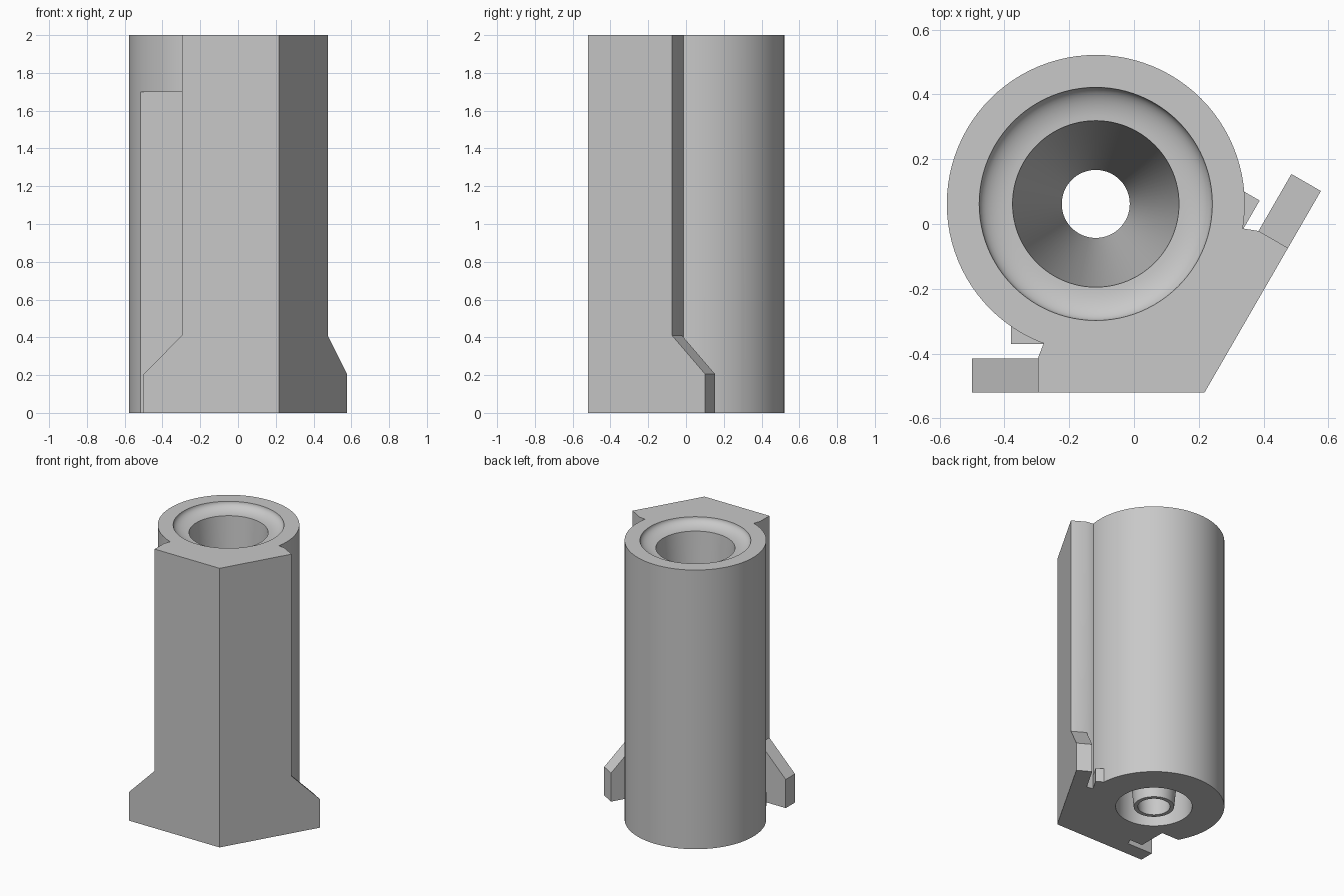
import bpy, bmesh, math
from mathutils import Matrix, Vector

if "Cube" in bpy.data.objects:
    bpy.data.objects.remove(bpy.data.objects["Cube"], do_unlink=True)

AXIS = Vector((-0.118, 0.062, 0))        # tube axis
R, TOP, SEGS = 0.46, 2.0, 96
# Reflection across the plane through the axis and the front corner
d = Vector((-0.5, math.sqrt(3) / 2, 0))
REFLECT = Matrix(((2*d.x*d.x - 1, 2*d.x*d.y, 0, 0),
                  (2*d.x*d.y, 2*d.y*d.y - 1, 0, 0),
                  (0, 0, 1, 0), (0, 0, 0, 1)))
MIRROR = Matrix.Translation(AXIS) @ REFLECT @ Matrix.Translation(-AXIS)

grey = bpy.data.materials.new("light_grey")
grey.use_nodes = True
COLOUR = (0.58, 0.58, 0.58, 1)
grey.diffuse_color = COLOUR
grey.node_tree.nodes["Principled BSDF"].inputs["Base Color"].default_value = COLOUR


def finish(name, bm):
    bmesh.ops.recalc_face_normals(bm, faces=bm.faces)
    mesh = bpy.data.meshes.new(name)
    bm.to_mesh(mesh)
    bm.free()
    mesh.materials.append(grey)
    obj = bpy.data.objects.new(name, mesh)
    bpy.context.collection.objects.link(obj)
    return obj


def prism(name, points, offset, mirrored=False):
    """Extrude a closed outline, optionally reflected to the other wing."""
    bm = bmesh.new()
    face = bm.faces.new([bm.verts.new(p) for p in points])
    ext = bmesh.ops.extrude_face_region(bm, geom=[face], use_keep_orig=True)
    verts = [v for v in ext["geom"] if isinstance(v, bmesh.types.BMVert)]
    bmesh.ops.translate(bm, vec=offset, verts=verts)
    if mirrored:
        bm.transform(MIRROR)
    return finish(name, bm)


def box(name, x0, x1, y0, y1, z0, z1, mirrored):
    outline = [(x0, y0, z0), (x1, y0, z0), (x1, y1, z0), (x0, y1, z0)]
    return prism(name, outline, (0, 0, z1 - z0), mirrored)


def lathe(name, profile):
    """Spin a closed radius/height loop around the tube axis."""
    bm = bmesh.new()
    rings = []
    for i in range(SEGS):
        a = math.tau * i / SEGS
        rings.append([bm.verts.new((AXIS.x + r*math.cos(a), AXIS.y + r*math.sin(a), z))
                      for r, z in profile])
    n = len(profile)
    for i in range(SEGS):
        a, b = rings[i], rings[(i + 1) % SEGS]
        for j in range(n):
            k = (j + 1) % n
            bm.faces.new((a[j], b[j], b[k], a[k]))
    return finish(name, bm)


def combine(target, tool, operation):
    mod = target.modifiers.new("combine", 'BOOLEAN')
    mod.operation, mod.solver, mod.object = operation, 'EXACT', tool
    bpy.context.view_layer.objects.active = target
    bpy.ops.object.modifier_apply(modifier=mod.name)
    bpy.data.objects.remove(tool, do_unlink=True)


# Tube: concave seat at the top, tapering bore, recess around a nozzle below
SEAT_OUT, SEAT_IN, SEAT_DEPTH = 0.36, 0.257, 0.055
seat = [(SEAT_IN + (SEAT_OUT - SEAT_IN) * math.cos(t), TOP - SEAT_DEPTH * math.sin(t))
        for t in (math.pi / 2 * i / 10 for i in range(11))]
profile = [(R, 0), (R, TOP)] + seat + [(0.105, 0), (0.132, 0), (0.17, 0.4), (0.25, 0.4), (0.25, 0)]
body = lathe("tube_body", profile)

# Side pockets in the tube
for m in (False, True):
    combine(body, box("pocket_cutter", -0.8, -0.28, -0.8, -0.167, -0.1, 1.7, m), 'DIFFERENCE')

# Corner block joining both flat walls to the tube
corner = AXIS + Vector((0.336, -0.582, 0))
side = [Vector((-0.28, -0.371, 0)), Vector((-0.297, -0.415, 0)), Vector((-0.297, -0.52, 0))]
inner = [AXIS + Vector((math.cos(a), math.sin(a), 0)) * 0.41
         for a in (math.radians(-10 - 10 * i) for i in range(11))]
outline = inner + side + [corner] + [MIRROR @ p for p in reversed(side)]
combine(body, prism("corner_block", outline, (0, 0, TOP)), 'UNION')

# Flared feet and small stops at the base of each pocket
for m in (False, True):
    foot = [(x, -0.52, z) for x, z in
            ((-0.28, 0), (-0.5, 0), (-0.5, 0.205), (-0.297, 0.41), (-0.28, 0.41))]
    combine(body, prism("flared_foot", foot, (0, 0.105, 0), m), 'UNION')
    combine(body, box("pocket_stop", -0.38, -0.272, -0.371, -0.155, 0, 0.1, m), 'UNION')

# Smooth round surfaces, crisp edges
bpy.ops.object.select_all(action='DESELECT')
body.select_set(True)
bpy.context.view_layer.objects.active = body
bpy.ops.object.shade_smooth_by_angle(angle=math.radians(25))
